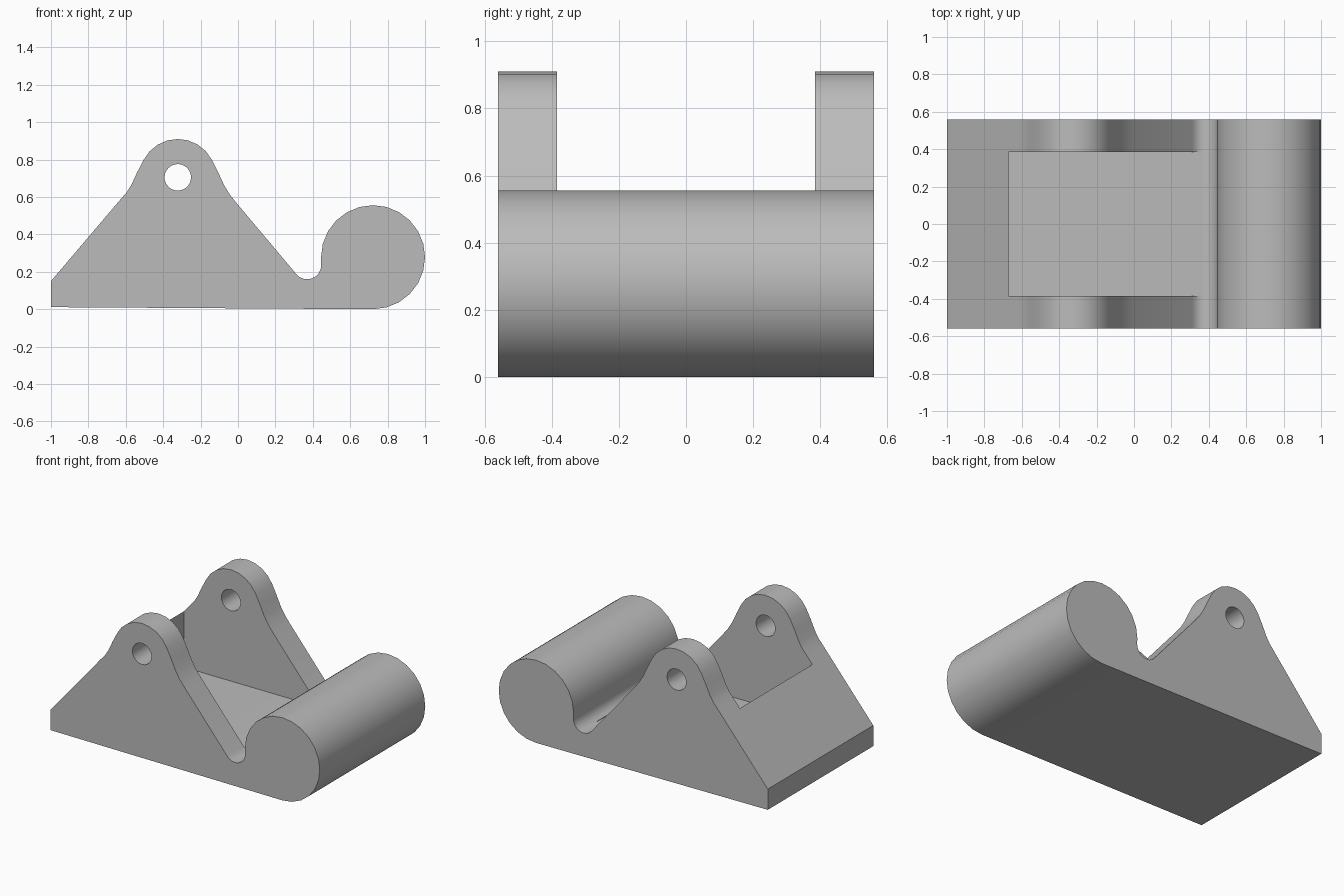
import bpy, bmesh
from math import cos, sin, radians

cube = bpy.data.objects.get("Cube")
if cube:
    bpy.data.objects.remove(cube, do_unlink=True)

HALF_WIDTH = 0.56
HALF_POCKET = 0.385

grey = bpy.data.materials.new("mid grey")
grey.use_nodes = True
colour = (0.5, 0.5, 0.5, 1)
grey.diffuse_color = colour
grey.node_tree.nodes["Principled BSDF"].inputs["Base Color"].default_value = colour


def arc(cx, cz, r, start, end, steps):
    """Points along a circular arc, angles in degrees."""
    angles = [radians(start + (end - start) * i / steps) for i in range(steps + 1)]
    return [(cx + r * cos(a), cz + r * sin(a)) for a in angles]


def extrude(name, profile, half):
    """Extrude an x-z profile symmetrically along y."""
    bm = bmesh.new()
    face = bm.faces.new([bm.verts.new((x, -half, z)) for x, z in profile])
    result = bmesh.ops.extrude_face_region(bm, geom=[face])
    verts = [v for v in result["geom"] if isinstance(v, bmesh.types.BMVert)]
    bmesh.ops.translate(bm, verts=verts, vec=(0, 2 * half, 0))
    bmesh.ops.recalc_face_normals(bm, faces=bm.faces)
    mesh = bpy.data.meshes.new(name)
    bm.to_mesh(mesh)
    bm.free()
    mesh.materials.append(grey)
    obj = bpy.data.objects.new(name, mesh)
    bpy.context.collection.objects.link(obj)
    return obj


# Side profile: base, round roller end, groove, slope, ear, slope
profile = [(-1, 0.15), (-1, 0.011)]
profile += arc(0.722, 0.278, 0.278, -90, 180, 18)
profile += arc(0.37, 0.235, 0.075, 0, -142, 8)
profile += [(-0.01, 0.57), (-0.045, 0.615), (-0.075, 0.665), (-0.105, 0.73)]
profile += arc(-0.322, 0.705, 0.205, 27, 153, 8)
profile += [(-0.54, 0.73), (-0.57, 0.665), (-0.595, 0.625), (-0.63, 0.585)]
body = extrude("bracket_body", profile, HALF_WIDTH)

# Cutters: central pocket and pin hole through both ears
pocket = [(-0.67, 0.161), (0.395, 0.161), (0.395, 1.2), (-0.67, 1.2)]
cutters = [
    extrude("pocket_cutter", pocket, HALF_POCKET),
    extrude("pin_hole_cutter", arc(-0.322, 0.705, 0.071, 0, 345, 23), 0.8),
]

bpy.ops.object.select_all(action="DESELECT")
bpy.context.view_layer.objects.active = body
body.select_set(True)
for cutter in cutters:
    cutter.hide_render = True
    mod = body.modifiers.new(cutter.name, "BOOLEAN")
    mod.operation = "DIFFERENCE"
    mod.solver = "EXACT"
    mod.object = cutter
    bpy.ops.object.modifier_apply(modifier=mod.name)
    bpy.data.objects.remove(cutter, do_unlink=True)

bpy.ops.object.shade_smooth_by_angle(angle=radians(30))
